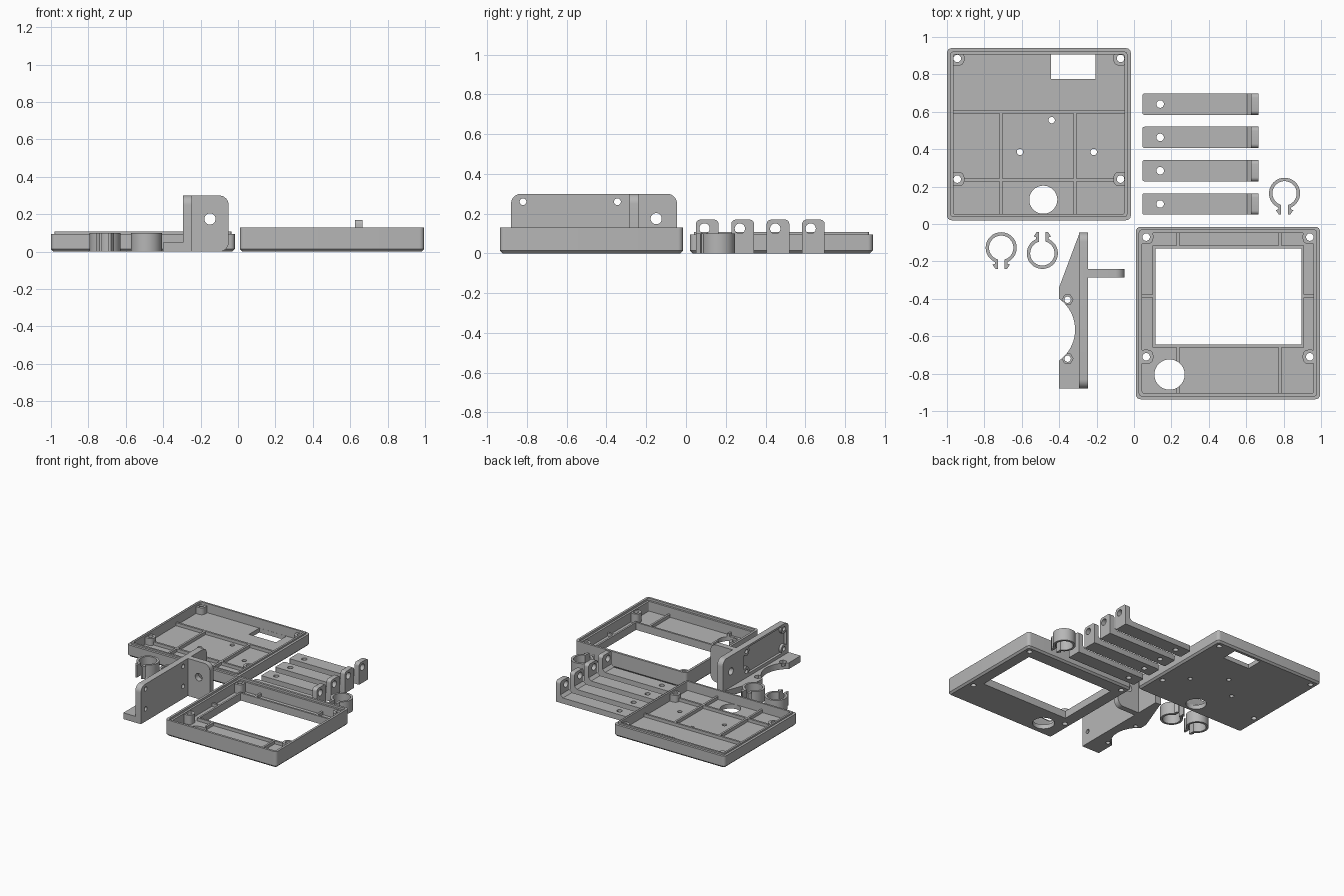
import bpy, bmesh, math
from mathutils import Vector

if "Cube" in bpy.data.objects:
    bpy.data.objects.remove(bpy.data.objects["Cube"])

grey = bpy.data.materials.new("plain_grey")
grey.diffuse_color = (0.47, 0.47, 0.47, 1)
grey.use_nodes = True
grey.node_tree.nodes["Principled BSDF"].inputs["Base Color"].default_value = grey.diffuse_color


def prism(name, pts, lo, hi, axis='z'):
    """Extrude a closed 2D profile along an axis."""
    place = {'x': lambda a, b, h: (h, a, b),
             'y': lambda a, b, h: (a, h, b),
             'z': lambda a, b, h: (a, b, h)}[axis]
    bm = bmesh.new()
    low = [bm.verts.new(place(a, b, lo)) for a, b in pts]
    high = [bm.verts.new(place(a, b, hi)) for a, b in pts]
    bm.faces.new(low)
    bm.faces.new(high)
    n = len(pts)
    for i in range(n):
        j = (i + 1) % n
        bm.faces.new((low[i], low[j], high[j], high[i]))
    bmesh.ops.recalc_face_normals(bm, faces=bm.faces)
    me = bpy.data.meshes.new(name)
    bm.to_mesh(me)
    bm.free()
    me.materials.append(grey)
    ob = bpy.data.objects.new(name, me)
    bpy.context.collection.objects.link(ob)
    return ob


def arc(cx, cy, r, a0, a1, n):
    return [(cx + r * math.cos(math.radians(a0 + (a1 - a0) * i / n)),
             cy + r * math.sin(math.radians(a0 + (a1 - a0) * i / n))) for i in range(n + 1)]


def rrect(x0, y0, x1, y1, r=0.0):
    """Rectangle profile with optional rounded corners."""
    if r <= 0:
        return [(x0, y0), (x1, y0), (x1, y1), (x0, y1)]
    return (arc(x1 - r, y0 + r, r, -90, 0, 6) + arc(x1 - r, y1 - r, r, 0, 90, 6)
            + arc(x0 + r, y1 - r, r, 90, 180, 6) + arc(x0 + r, y0 + r, r, 180, 270, 6))


def box(x0, y0, x1, y1, z0, z1, r=0.0):
    return prism("tool", rrect(x0, y0, x1, y1, r), z0, z1)


def cyl(a, b, r, lo, hi, axis='z', n=32):
    return prism("tool", arc(a, b, r, 0, 360, n)[:-1], lo, hi, axis)


def combine(ob, tools, op):
    bpy.context.view_layer.objects.active = ob
    for t in tools:
        m = ob.modifiers.new("bool", 'BOOLEAN')
        m.operation, m.solver, m.object = op, 'EXACT', t
        bpy.ops.object.modifier_apply(modifier=m.name)
        bpy.data.objects.remove(t, do_unlink=True)
    return ob


def cut(ob, *tools):
    return combine(ob, tools, 'DIFFERENCE')


def add(ob, *tools):
    return combine(ob, tools, 'UNION')


def bevel(ob, test, width, segs=1):
    """Bevel the edges whose two ends pass the test."""
    bm = bmesh.new()
    bm.from_mesh(ob.data)
    edges = [e for e in bm.edges if test(e.verts[0].co, e.verts[1].co)]
    bmesh.ops.bevel(bm, geom=edges, offset=width, segments=segs, profile=0.5, affect='EDGES')
    bm.to_mesh(ob.data)
    bm.free()


def tray(name, x0, y0, x1, y1, h, floor, wall):
    """Rounded shallow shell with chamfered underside."""
    ob = prism(name, rrect(x0, y0, x1, y1, 0.025), 0, h)
    bevel(ob, lambda a, b: a.z < 1e-4 and b.z < 1e-4, 0.014)
    return cut(ob, box(x0 + wall, y0 + wall, x1 - wall, y1 - wall, floor, 1, 0.008))


def bosses(ob, x0, y0, x1, y1, ys, top):
    """Four screw posts joined to the walls, drilled through."""
    for x in (x0 + 0.055, x1 - 0.055):
        left = x < (x0 + x1) / 2
        a, b = (x0 + 0.015, x + 0.038) if left else (x - 0.038, x1 - 0.015)
        add(ob, box(a, ys[0] - 0.038, b, y1 - 0.015, 0.01, top, 0.03),
            box(a, ys[1] - 0.038, b, ys[1] + 0.038, 0.01, top, 0.03))
        for y in ys:
            cut(ob, cyl(x, y, 0.02, -1, 1))


# Back cover: shell, lip, ribs, posts and openings
X0, Y0, X1, Y1 = -1.0, 0.02, -0.017, 0.94
back = tray("back_cover", X0, Y0, X1, Y1, 0.108, 0.035, 0.034)
rim = box(X0 - 0.1, Y0 - 0.1, X1 + 0.1, Y1 + 0.1, 0.095, 0.2)
cut(rim, box(X0 + 0.019, Y0 + 0.019, X1 - 0.019, Y1 - 0.019, 0, 1, 0.012))
cut(back, rim)
add(back, box(X0 + 0.02, 0.592, X1 - 0.02, 0.608, 0.02, 0.06),
    box(X0 + 0.02, 0.227, X1 - 0.02, 0.243, 0.02, 0.06),
    *[box(x - 0.008, Y0 + 0.02, x + 0.008, 0.6, 0.02, 0.06) for x in (-0.71, -0.315)])
bosses(back, X0, Y0, X1, Y1, (0.885, 0.24), 0.09)
cut(back, box(-0.445, 0.775, -0.205, 0.905, -1, 1), cyl(-0.485, 0.13, 0.075, -1, 1, n=48),
    *[cyl(x, y, 0.017, -1, 1) for x, y in ((-0.44, 0.555), (-0.61, 0.385), (-0.215, 0.385))])

# Front frame: deeper shell with display window
X0, Y0, X1, Y1 = 0.01, -0.937, 0.995, -0.015
front = tray("front_frame", X0, Y0, X1, Y1, 0.13, 0.035, 0.034)
cut(front, box(X0 + 0.018, Y0 + 0.018, X1 - 0.018, Y1 - 0.018, 0.113, 1, 0.012))
add(front, box(0.1, -0.66, 0.91, -0.115, 0.01, 0.06))
for x in (0.235, 0.78):
    add(front, box(x - 0.008, -0.125, x + 0.008, Y1 - 0.02, 0.02, 0.06),
        box(x - 0.008, Y0 + 0.02, x + 0.008, -0.65, 0.02, 0.06))
add(front, box(X0 + 0.02, -0.393, 0.108, -0.377, 0.02, 0.06),
    box(0.9, -0.393, X1 - 0.02, -0.377, 0.02, 0.06))
bosses(front, X0, Y0, X1, Y1, (-0.07, -0.71), 0.108)
cut(front, box(0.115, -0.645, 0.895, -0.13, -1, 1), cyl(0.19, -0.805, 0.081, -1, 1, n=48))

# Four L-shaped arms
arm_profile = [(0.045, 0), (0.665, 0), (0.665, 0.17), (0.625, 0.17),
               (0.625, 0.065), (0.603, 0.045), (0.045, 0.045)]
for i in range(4):
    y = 0.05 + 0.178 * i
    arm = prism("arm_%d" % (i + 1), arm_profile, y, y + 0.114, 'y')
    bevel(arm, lambda a, b: a.z > 0.169 and b.z > 0.169 and abs(a.x - b.x) > 0.01, 0.022, 5)
    bevel(arm, lambda a, b: a.x < 0.046 and b.x < 0.046 and abs(a.z - b.z) > 0.01, 0.01, 3)
    cut(arm, cyl(0.14, y + 0.057, 0.02, -1, 1), cyl(y + 0.043, 0.125, 0.026, 0.5, 1, 'x'))

# Snap rings with barbed ends
hook = [(0.033, -0.076), (0.034, -0.086), (0.047, -0.09), (0.03, -0.114), (0.018, -0.114)]
outer = arc(0, 0, 0.083, -66, 246, 48)
inner = arc(0, 0, 0.065, 254, -74, 48)
ring = outer + [(-x, y) for x, y in hook] + inner + hook[::-1]
for name, cx, cy, s in (("clip_ring_1", -0.71, -0.127, 1), ("clip_ring_2", -0.49, -0.157, -1),
                        ("clip_ring_3", 0.805, 0.164, 1)):
    prism(name, [(cx + s * x, cy + s * y) for x, y in ring], 0, 0.1)

# Angle bracket: foot with scallop, upright plate, side wing
bracket = prism("angle_bracket", [(-0.401, -0.88), (-0.25, -0.88), (-0.25, -0.045), (-0.29, -0.045),
                                  (-0.401, -0.34)], 0, 0.05)
cut(bracket, cyl(-0.518, -0.565, 0.203, -1, 1, n=64))
plate = prism("plate", [(-0.88, 0), (-0.045, 0)] + arc(-0.095, 0.25, 0.05, 0, 90, 8)
              + arc(-0.83, 0.25, 0.05, 90, 180, 8), -0.295, -0.245, 'x')
holes = [(y, z) for y in (-0.82, -0.345) for z in (0.26, 0.1)]
pocket = prism("pocket", rrect(-0.85, 0.075, -0.315, 0.285, 0.015), -0.4, -0.275, 'x')
cut(pocket, *[cyl(y, z, 0.036, -1, 1, 'x') for y, z in holes])
cut(plate, pocket)
wing = prism("wing", [(-0.27, 0)] + arc(-0.1, 0.05, 0.05, -90, 0, 8)
             + arc(-0.1, 0.25, 0.05, 0, 90, 8) + [(-0.27, 0.3)], -0.285, -0.24, 'y')
cut(wing, cyl(-0.15, 0.175, 0.03, -1, 1, 'y'))
add(bracket, plate, wing)
cut(bracket, *[cyl(y, z, 0.017, -0.5, -0.23, 'x') for y, z in holes],
    cyl(-0.15, 0.175, 0.028, -0.5, -0.23, 'x'))
for y in (-0.405, -0.72):
    cut(bracket, cyl(-0.355, y, 0.017, -1, 1), cyl(-0.355, y, 0.029, 0.025, 0.2, n=6))

# Smooth curved walls, keep sharp edges
bpy.ops.object.select_all(action='DESELECT')
for ob in list(bpy.context.scene.objects):
    ob.select_set(True)
    bpy.context.view_layer.objects.active = ob
bpy.ops.object.shade_smooth_by_angle(angle=math.radians(30))
